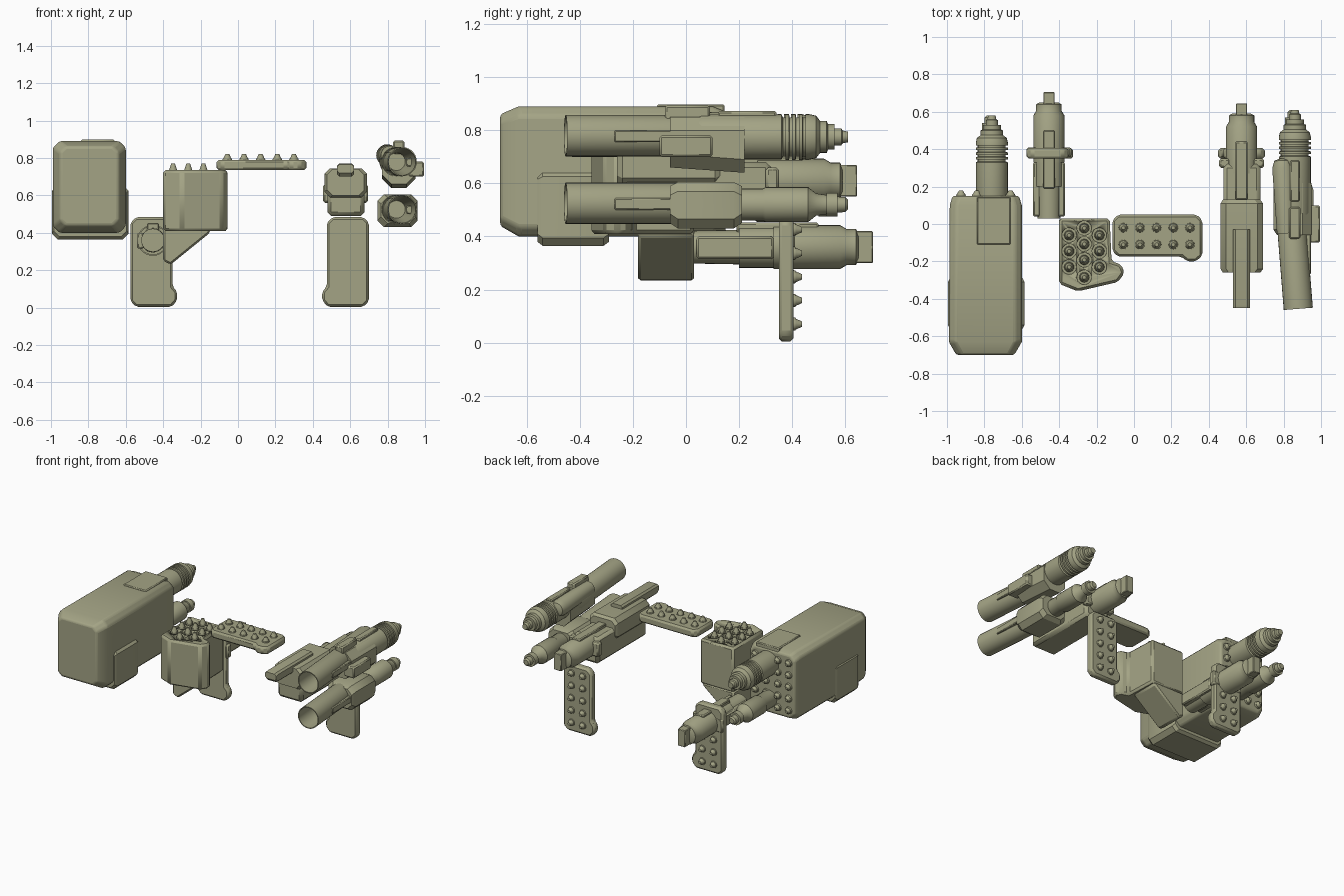
import bpy, bmesh, math
from mathutils import Matrix, Vector

if "Cube" in bpy.data.objects:
    bpy.data.objects.remove(bpy.data.objects["Cube"], do_unlink=True)

mat = bpy.data.materials.new("olive_grey")
mat.use_nodes = True
COLOUR = (0.37, 0.37, 0.235, 1)
mat.diffuse_color = COLOUR
mat.node_tree.nodes["Principled BSDF"].inputs["Base Color"].default_value = COLOUR


def finish(name, bm, bevel=0, segments=1, smooth=True):
    bmesh.ops.recalc_face_normals(bm, faces=bm.faces)
    me = bpy.data.meshes.new(name)
    bm.to_mesh(me)
    bm.free()
    ob = bpy.data.objects.new(name, me)
    bpy.context.scene.collection.objects.link(ob)
    me.materials.append(mat)
    if bevel:
        m = ob.modifiers.new("bevel", "BEVEL")
        m.width, m.segments, m.limit_method = bevel, segments, "ANGLE"
    if smooth:
        bpy.ops.object.select_all(action="DESELECT")
        ob.select_set(True)
        bpy.context.view_layer.objects.active = ob
        bpy.ops.object.shade_smooth_by_angle(angle=math.radians(32))
    return ob


def box(name, x, y, z, bevel=0.01, segments=1):
    """Box from (min, max) ranges."""
    bm = bmesh.new()
    size = [r[1] - r[0] for r in (x, y, z)]
    mid = [(r[1] + r[0]) / 2 for r in (x, y, z)]
    bmesh.ops.create_cube(bm, size=1, matrix=Matrix.Translation(mid) @ Matrix.Diagonal((*size, 1)))
    return finish(name, bm, bevel, segments)


def loft(name, sections, bevel=0):
    """Chamfered rectangles (y, x0, x1, z0, z1, chamfer) joined along y."""
    bm = bmesh.new()
    rings = []
    for y, a, b, c, d, k in sections:
        pts = [(a + k, c), (b - k, c), (b, c + k), (b, d - k), (b - k, d), (a + k, d), (a, d - k), (a, c + k)]
        rings.append([bm.verts.new((px, y, pz)) for px, pz in pts])
    for r, s in zip(rings, rings[1:]):
        for i in range(8):
            bm.faces.new((r[i], r[i - 1], s[i - 1], s[i]))
    bm.faces.new(rings[0])
    bm.faces.new(rings[-1])
    return finish(name, bm, bevel, 3 if bevel else 1)


def lathe(name, x, z, profile, y=0, tilt=0, closed=False, n=28):
    """Turned part along y from (y, radius) points."""
    bm = bmesh.new()
    rot = Matrix.Rotation(tilt, 4, "Z")
    rings = [[bm.verts.new(Vector((x, y, z)) + rot @ Vector((r * math.cos(t), py, r * math.sin(t))))
              for t in (2 * math.pi * i / n for i in range(n))] for py, r in profile]
    pairs = list(zip(rings, rings[1:]))
    if closed:
        pairs.append((rings[-1], rings[0]))
    for r, s in pairs:
        for i in range(n):
            bm.faces.new((r[i], r[i - 1], s[i - 1], s[i]))
    if not closed:
        bm.faces.new(rings[0])
        bm.faces.new(rings[-1])
    return finish(name, bm)


def prism(name, outline, depth, frame, bevel):
    """Flat outline extruded from 0 to depth and placed by a matrix."""
    bm = bmesh.new()
    face = bm.faces.new([bm.verts.new((u, v, 0)) for u, v in outline])
    new = bmesh.ops.extrude_face_region(bm, geom=[face])["geom"]
    bmesh.ops.translate(bm, vec=(0, 0, depth), verts=[g for g in new if isinstance(g, bmesh.types.BMVert)])
    bm.transform(frame)
    return finish(name, bm, bevel)


def cones(name, points, low, high, r1, r2, frame, n=16):
    bm = bmesh.new()
    for u, v in points:
        bmesh.ops.create_cone(bm, cap_ends=True, segments=n, radius1=r1, radius2=r2, depth=high - low,
                              matrix=Matrix.Translation((u, v, (low + high) / 2)))
    bm.transform(frame)
    return finish(name, bm)


def missiles(name, points, base, frame, height=0.035):
    cones(name + "_collars", points, base, base + height * 0.45, 0.027, 0.024, frame)
    cones(name + "_noses", points, base + height * 0.45, base + height, 0.021, 0.010, frame)


def drill(ob, points, low, high, radius, frame):
    cutter = cones(ob.name + "_cutter", points, low, high, radius, radius, frame, 20)
    cutter.hide_render = True
    cutter.hide_viewport = True
    m = ob.modifiers.new("holes", "BOOLEAN")
    m.operation, m.object, m.solver = "DIFFERENCE", cutter, "EXACT"


def axes(u, v, w, origin):
    m = Matrix((u, v, w)).transposed().to_4x4()
    m.translation = origin
    return m


# Large launcher box with side band, lid and rear missiles
loft("launcher_box", [(-0.70, -0.95, -0.64, 0.44, 0.86, 0.03), (-0.63, -0.99, -0.60, 0.40, 0.89, 0.035),
                      (0.10, -0.985, -0.60, 0.40, 0.89, 0.035), (0.15, -0.97, -0.615, 0.42, 0.87, 0.035)], 0.012)
loft("launcher_band", [(-0.56, -0.985, -0.595, 0.38, 0.645, 0.03), (-0.54, -0.995, -0.585, 0.365, 0.655, 0.03),
                       (-0.31, -0.995, -0.585, 0.365, 0.655, 0.03), (-0.29, -0.985, -0.595, 0.38, 0.645, 0.03)])
box("launcher_lid", (-0.84, -0.66), (-0.11, 0.145), (0.85, 0.898), 0.006)
rear = axes((1, 0, 0), (0, 0, -1), (0, 1, 0), (0, 0, 0))
missiles("launcher_missiles", [(x, -0.475 - 0.085 * i) for x in (-0.925, -0.84, -0.745, -0.66)
                               for i in range(5)], 0.145, rear)

# Missile racks: one outline, three placements
L, W = 0.48, 0.25
RACK = [(0.03, 0), (L - 0.03, 0), (L, 0.03), (L, W - 0.03), (L - 0.035, W), (L - 0.08, W),
        (L - 0.11, W - 0.025), (0.03, W - 0.025), (0, W - 0.055), (0, 0.03)]
GRID = [(0.058 + 0.089 * i, v) for v in (0.07, 0.16) for i in range(5)]
racks = {"top_rack": axes((1, 0, 0), (0, -1, 0), (0, 0, 1), (-0.115, 0.05, 0.735)),
         "left_rack": axes((0, 0, -1), (-1, 0, 0), (0, 1, 0), (0.70, 0.35, 0.484)),
         "right_rack": axes((0, 0, -1), (1, 0, 0), (0, 1, 0), (-0.575, 0.35, 0.484))}
for name, frame in racks.items():
    rack = prism(name, RACK, 0.055, frame, 0.012)
    if name != "right_rack":
        drill(rack, GRID, -0.02, 0.03, 0.039, frame)
        cones(name + "_tube_ends", GRID, 0.012, 0.035, 0.027, 0.03, frame)
    if name == "top_rack":
        big = [p for p in GRID if p[0] < (0.28 if p[1] < 0.1 else 0.2)]
        drill(rack, big, 0.042, 0.08, 0.039, frame)
    shown = [p for p in GRID if name != "right_rack" or p[0] > 0.2]
    missiles(name + "_missiles", shown, 0.042, frame, 0.045)

# Missile pod with angled foot
flat = Matrix.Translation((0, 0, 0.41))
POD = [(-0.40, 0.03), (-0.13, 0.03), (-0.12, -0.20), (-0.07, -0.215), (-0.05, -0.26), (-0.085, -0.31),
       (-0.30, -0.36), (-0.40, -0.32)]
pod = prism("missile_pod", POD, 0.325, flat, 0.014)
CELLS = [(x, y - 0.085 * i) for x, y in ((-0.347, -0.06), (-0.266, -0.022), (-0.185, -0.06)) for i in range(3)]
CELLS.append((-0.266, -0.285))
drill(pod, CELLS, 0.30, 0.36, 0.039, flat)
missiles("pod_missiles", CELLS, 0.30, flat, 0.06)
prism("pod_foot", [(-0.40, 0.42), (-0.40, 0.25), (-0.36, 0.23), (-0.15, 0.40), (-0.15, 0.42)], 0.21,
      axes((1, 0, 0), (0, 0, 1), (0, -1, 0), (0, 0.03, 0)), 0.01)


# Heavy guns with a flat slotted muzzle
def heavy_gun(name, x, y, z):
    lathe(name + "_barrel", x, z, [(0.03, 0.062), (0.20, 0.065), (0.20, 0.078), (0.33, 0.078), (0.33, 0.083),
                                   (0.58, 0.083), (0.605, 0.068), (0.64, 0.068), (0.65, 0.05)], y)
    box(name + "_muzzle", (x - 0.03, x + 0.03), (y + 0.60, y + 0.705), (z - 0.06, z + 0.06), 0.004)
    box(name + "_top_rail", (x - 0.032, x + 0.032), (y + 0.19, y + 0.50), (z + 0.05, z + 0.092), 0.006)
    for s in (-1, 1):
        cx = x + s * 0.066
        box(name + "_cheek", (cx - 0.02, cx + 0.02), (y + 0.04, y + 0.33), (z - 0.045, z + 0.04), 0.008)
        cx = x + s * 0.09
        box(name + "_lug", (cx - 0.03, cx + 0.03), (y + 0.36, y + 0.41), (z - 0.05, z + 0.05), 0.01)


heavy_gun("right_gun", -0.455, 0, 0.36)
heavy_gun("left_gun", 0.575, -0.06, 0.61)

# Housing and carrying rail of the left gun
loft("left_gun_housing", [(-0.26, 0.475, 0.675, 0.60, 0.74, 0.03), (-0.24, 0.463, 0.69, 0.59, 0.745, 0.03),
                          (0.11, 0.463, 0.69, 0.59, 0.745, 0.03), (0.13, 0.475, 0.675, 0.60, 0.73, 0.03)])
box("left_gun_body", (0.478, 0.676), (-0.24, 0.32), (0.49, 0.68), 0.02)
loft("left_gun_rail", [(-0.45, 0.53, 0.62, 0.72, 0.765, 0.012), (-0.43, 0.53, 0.62, 0.70, 0.77, 0.012),
                       (-0.03, 0.53, 0.62, 0.70, 0.77, 0.012)])

# Paired cannons: upper with cooling rings, lower slender
UPPER = [(-0.02, 0.06), (0.06, 0.085), (0.36, 0.085)]
for i in range(4):
    UPPER += [(0.365 + 0.025 * i, 0.074), (0.375 + 0.025 * i, 0.074), (0.375 + 0.025 * i, 0.086),
              (0.388 + 0.025 * i, 0.086)]
UPPER += [(0.49, 0.08), (0.505, 0.06), (0.53, 0.06), (0.535, 0.048), (0.56, 0.048), (0.56, 0.032),
          (0.585, 0.032), (0.59, 0.024), (0.61, 0.02)]
LOWER = [(0.0, 0.06), (0.29, 0.06), (0.30, 0.066), (0.46, 0.066), (0.49, 0.042), (0.53, 0.036), (0.53, 0.044),
         (0.57, 0.044), (0.57, 0.03), (0.60, 0.028), (0.61, 0.018)]
for side, x, back in (("left", 0.86, 0), ("right", -0.76, -0.03)):
    lathe(side + "_upper_barrel", x, 0.775, UPPER, back)
    lathe(side + "_lower_barrel", x - 0.01, 0.52, LOWER, back)

# Open rear sleeves and fittings of the left pair
SLEEVE = [(-0.455, 0.078), (0.10, 0.078), (0.15, 0.06), (0.15, 0.03), (-0.35, 0.07), (-0.455, 0.072)]
for name, z in (("upper", 0.78), ("lower", 0.525)):
    lathe(name + "_sleeve", 0.842, z, SLEEVE, 0, 0.08, True)
    box(name + "_sleeve_rib", (0.90, 0.945), (-0.27, -0.03), (z - 0.025, z + 0.02), 0.005)
lathe("upper_side_tube", 0.812, 0.815, [(-0.05, 0.05), (0.30, 0.058), (0.34, 0.045), (0.35, 0.02)], 0, 0.05)
box("upper_top_cover", (0.83, 0.89), (-0.08, 0.09), (0.82, 0.893), 0.008)
box("upper_side_block", (0.91, 0.995), (-0.10, 0.10), (0.70, 0.78), 0.008)
loft("upper_saddle", [(-0.06, 0.77, 0.95, 0.66, 0.85, 0.05), (0.22, 0.77, 0.95, 0.64, 0.85, 0.05)])
loft("lower_saddle", [(-0.06, 0.765, 0.95, 0.45, 0.59, 0.035), (-0.03, 0.745, 0.96, 0.43, 0.605, 0.035),
                      (0.18, 0.745, 0.96, 0.43, 0.605, 0.035), (0.21, 0.765, 0.95, 0.45, 0.59, 0.035)])
box("upper_barrel_rail", (0.835, 0.885), (0.12, 0.34), (0.83, 0.872), 0.006)
